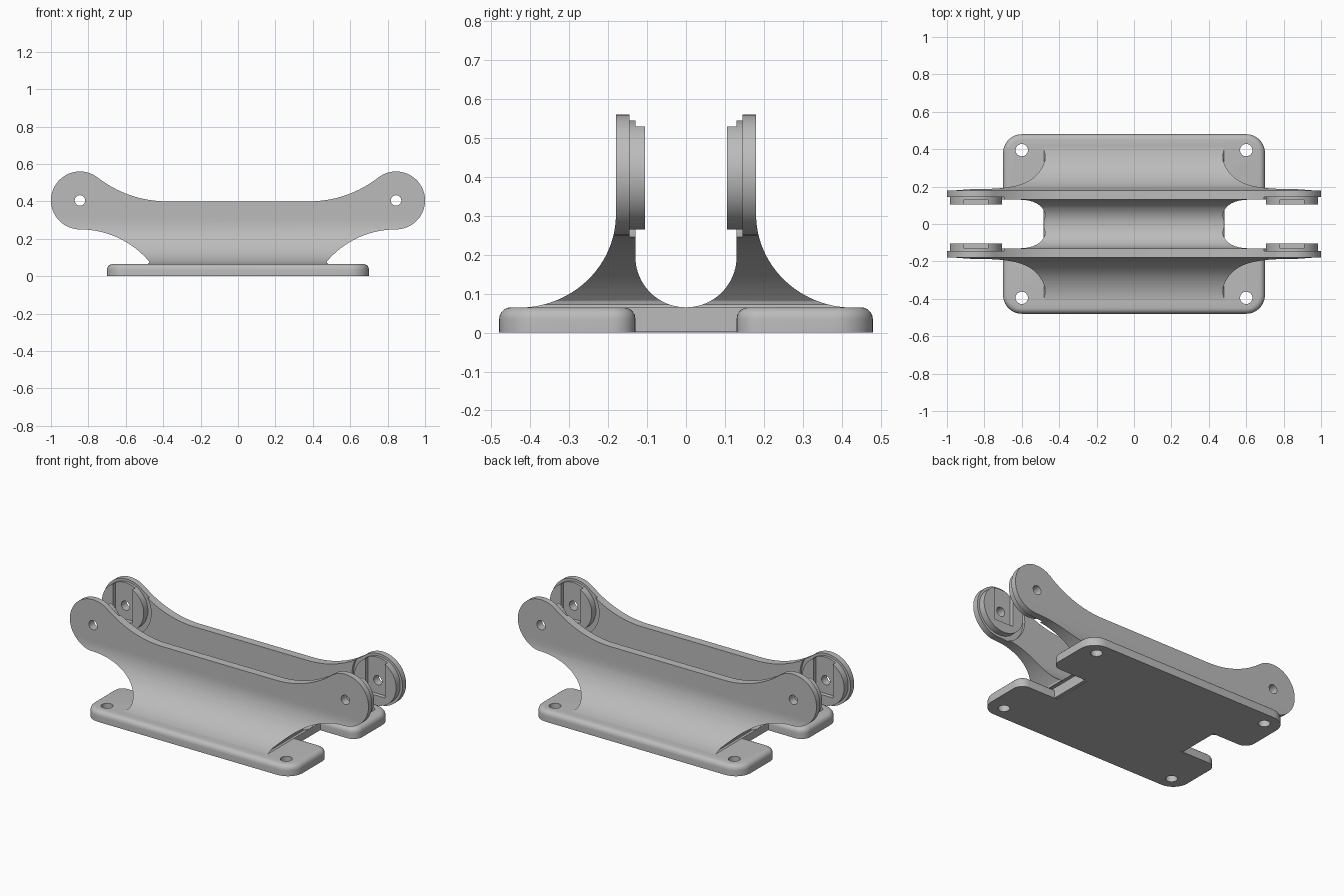
import bpy
import bmesh
from math import pi, sin, cos, atan2, hypot, sqrt
from mathutils import Vector

old = bpy.data.objects.get("Cube")
if old:
    bpy.data.objects.remove(old, do_unlink=True)

grey = bpy.data.materials.new("plain grey")
grey.use_nodes = True
GREY = (0.5, 0.5, 0.5, 1)
grey.diffuse_color = GREY
grey.node_tree.nodes["Principled BSDF"].inputs["Base Color"].default_value = GREY

# Main dimensions
PLATE_X, PLATE_Y, PLATE_Z = 0.70, 0.48, 0.065
WALL_IN, WALL_OUT = 0.13, 0.18
LOBE_X, LOBE_Z, LOBE_R = 0.845, 0.405, 0.155
WALL_TOP = 0.40
END_X = 0.46
BOSS_R = 0.14


def arc(cx, cy, rx, ry, a0, a1, n):
    """Points on an elliptical arc."""
    return [(cx + rx * cos(a0 + (a1 - a0) * i / n),
             cy + ry * sin(a0 + (a1 - a0) * i / n)) for i in range(n + 1)]


def circle(cx, cy, r, n=64):
    return arc(cx, cy, r, r, 0, 2 * pi, n)[:-1]


def prism(name, points, axis, lo, hi, top_round=0):
    """Extrude a 2D outline along an axis, optionally rounding the top rim."""
    def place(p, d):
        return {"x": (d, *p), "y": (p[0], d, p[1]), "z": (*p, d)}[axis]
    bm = bmesh.new()
    a = [bm.verts.new(place(p, lo)) for p in points]
    b = [bm.verts.new(place(p, hi)) for p in points]
    bm.faces.new(a)
    top = bm.faces.new(b)
    for i in range(len(a)):
        j = (i + 1) % len(a)
        bm.faces.new((a[i], a[j], b[j], b[i]))
    bmesh.ops.recalc_face_normals(bm, faces=bm.faces)
    if top_round:
        bmesh.ops.bevel(bm, geom=list(top.edges), offset=top_round,
                        segments=5, profile=0.5, affect='EDGES')
    mesh = bpy.data.meshes.new(name)
    bm.to_mesh(mesh)
    bm.free()
    mesh.materials.append(grey)
    obj = bpy.data.objects.new(name, mesh)
    bpy.context.collection.objects.link(obj)
    return obj


def select(obj):
    bpy.ops.object.select_all(action='DESELECT')
    obj.select_set(True)
    bpy.context.view_layer.objects.active = obj


def boolean(obj, tool, operation='DIFFERENCE'):
    """Apply a boolean and discard the tool."""
    mod = obj.modifiers.new("cut", 'BOOLEAN')
    mod.operation = operation
    mod.solver = 'EXACT'
    mod.object = tool
    select(obj)
    bpy.ops.object.modifier_apply(modifier=mod.name)
    bpy.data.objects.remove(tool, do_unlink=True)


def mirrored(half):
    """Close a half outline by mirroring it over the first coordinate."""
    return half + [(-x, y) for x, y in reversed(half) if abs(x) > 1e-5]


# Base plate: rounded rectangle with a notch at each end
tab_r = 0.06
quarter = ([(0.44, WALL_IN)]
           + arc(PLATE_X - tab_r, WALL_IN + tab_r, tab_r, tab_r, -pi / 2, 0, 8)
           + arc(PLATE_X - 0.1, PLATE_Y - 0.1, 0.1, 0.1, 0, pi / 2, 10))
right_side = [(x, -y) for x, y in reversed(quarter)] + quarter
base = prism("base_plate", mirrored(right_side), "z", 0, PLATE_Z, 0.03)
for sx in (-1, 1):
    for sy in (-1, 1):
        boolean(base, prism("drill", circle(sx * 0.6, sy * 0.395, 0.033, 32),
                            "z", -0.1, 0.2))

# Cradle cross-section: round channel, two walls, flared feet
low = 0.001
channel = arc(0, WALL_IN + PLATE_Z, WALL_IN, WALL_IN, -pi / 2, 0, 20)
flare = arc(0.43, 0.304, 0.25, 0.24, pi, 1.5 * pi, 24)
section = channel + [(WALL_IN, 0.7), (WALL_OUT, 0.7)] + flare + [(0.43, low)]
cradle = prism("cradle", mirrored(section), "x", -1.1, 1.1)

# Cradle side outline: sagging top edge, round lobes, swept underside
dip_x, dip_r = 0.38, 0.60
dip_z = WALL_TOP + dip_r
touch = atan2(dip_z - LOBE_Z, dip_x - LOBE_X)
dip_end = atan2(LOBE_Z - dip_z, LOBE_X - dip_x)
sweep_r = 0.485
sweep_z = LOBE_Z - LOBE_R - sweep_r
sweep_end = pi - atan2(0.08 - sweep_z, sqrt(sweep_r ** 2 - (0.08 - sweep_z) ** 2))
side = (arc(dip_x, dip_z, dip_r, dip_r, -pi / 2, dip_end, 16)
        + arc(LOBE_X, LOBE_Z, LOBE_R, LOBE_R, touch, -pi / 2, 40)[1:]
        + arc(LOBE_X, sweep_z, sweep_r, sweep_r, pi / 2, sweep_end, 20)[1:]
        + [(0.474, 0.072), (0.483, 0.064), (END_X, 0.064), (END_X, -0.05)])
boolean(cradle, prism("side_outline", mirrored(side), "y", -0.6, 0.6), 'INTERSECT')

# Shallow recess around each boss, and the slotted bosses themselves
bosses = []
for sx, end in ((1, "left"), (-1, "right")):
    for sy, face in ((-1, "front"), (1, "back")):
        x = sx * LOBE_X
        boolean(cradle, prism("recess", circle(x, LOBE_Z, 0.172),
                              "y", sy * 0.08, sy * 0.145))
        boss = prism(f"{face}_{end}_boss", circle(x, LOBE_Z, BOSS_R),
                     "y", sy * 0.105, sy * 0.147)
        slot = [(x - 0.065, 0.325), (x + 0.065, 0.325),
                (x + 0.065, 0.7), (x - 0.065, 0.7)]
        boolean(boss, prism("slot", slot, "y", sy * 0.08, sy * WALL_IN))
        boolean(boss, prism("drill", circle(x, LOBE_Z, 0.028, 32), "y", -0.3, 0.3))
        bosses.append(boss)
    boolean(cradle, prism("drill", circle(sx * LOBE_X, LOBE_Z, 0.028, 32),
                          "y", -0.3, 0.3))

# Smooth curved faces, keep sharp edges
for obj in [base, cradle] + bosses:
    select(obj)
    bpy.ops.object.shade_smooth_by_angle(angle=pi / 6)
